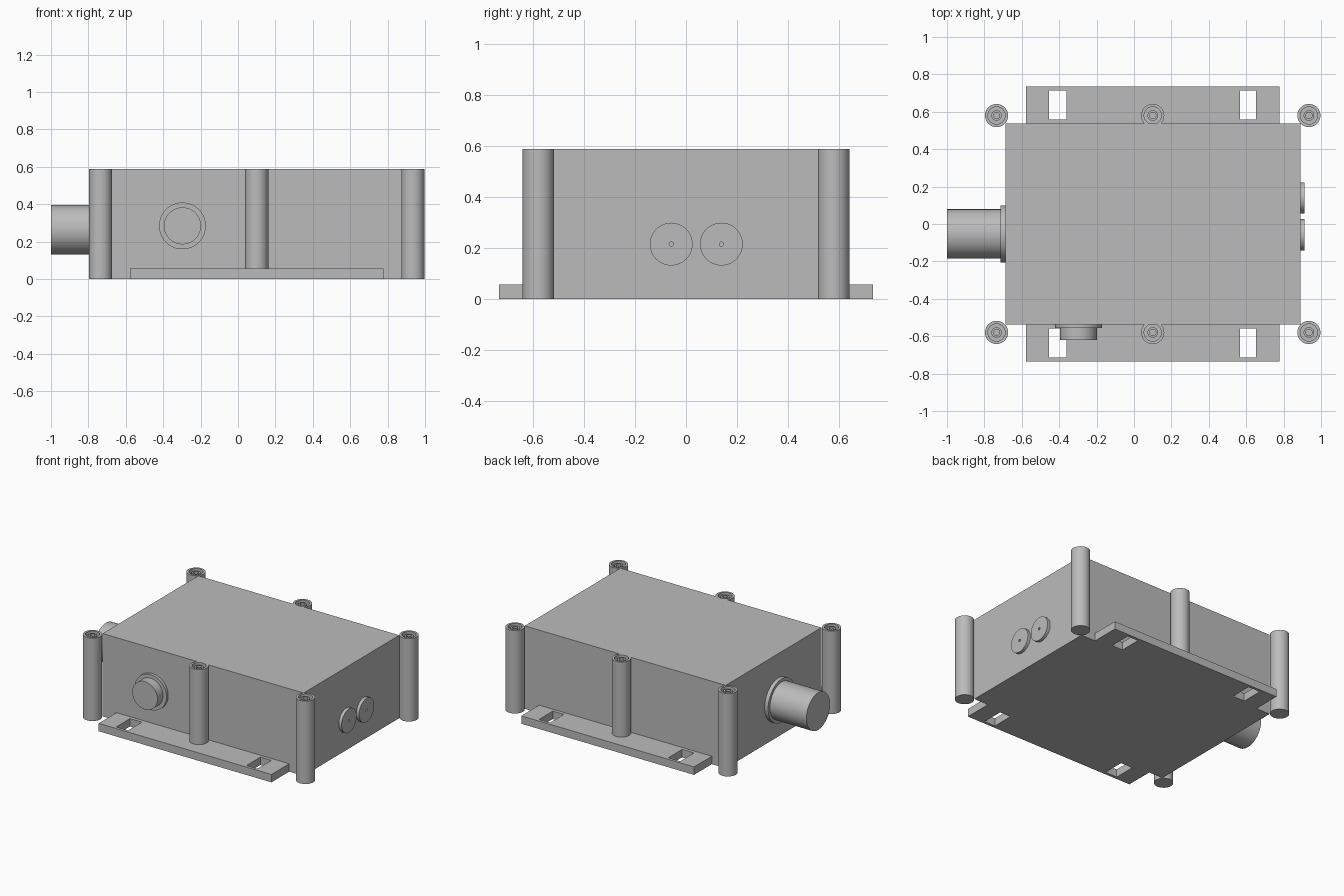
import bpy, bmesh, math
from mathutils import Matrix

if "Cube" in bpy.data.objects:
    bpy.data.objects.remove(bpy.data.objects["Cube"])

grey = bpy.data.materials.new("housing grey")
grey.diffuse_color = (0.5, 0.5, 0.5, 1)
grey.use_nodes = True
grey.node_tree.nodes["Principled BSDF"].inputs["Base Color"].default_value = grey.diffuse_color


def finish(bm, name, smooth=False):
    bmesh.ops.recalc_face_normals(bm, faces=bm.faces)
    mesh = bpy.data.meshes.new(name)
    bm.to_mesh(mesh)
    bm.free()
    mesh.materials.append(grey)
    obj = bpy.data.objects.new(name, mesh)
    bpy.context.collection.objects.link(obj)
    if smooth:
        bpy.ops.object.select_all(action='DESELECT')
        obj.select_set(True)
        bpy.context.view_layer.objects.active = obj
        bpy.ops.object.shade_smooth_by_angle(angle=math.radians(35))
    return obj


def lathe(name, profile, loc, axis='Z', segs=48):
    """Turn (radius, height) points around an axis, capping both ends."""
    bm = bmesh.new()
    rings = [[bm.verts.new((r * math.cos(2 * math.pi * i / segs),
                            r * math.sin(2 * math.pi * i / segs), h))
              for i in range(segs)] for r, h in profile]
    for a, b in zip(rings, rings[1:]):
        for i in range(segs):
            j = (i + 1) % segs
            bm.faces.new((a[i], a[j], b[j], b[i]))
    bm.faces.new(rings[0])
    bm.faces.new(rings[-1])
    turn = {'Z': Matrix(),
            'X': Matrix.Rotation(math.pi / 2, 4, 'Y'),
            '-X': Matrix.Rotation(-math.pi / 2, 4, 'Y'),
            '-Y': Matrix.Rotation(math.pi / 2, 4, 'X')}[axis]
    bm.transform(Matrix.Translation(loc) @ turn)
    return finish(bm, name, True)


# Main housing
X0, X1, Y, H = -0.687, 0.89, 0.536, 0.588
bm = bmesh.new()
bmesh.ops.create_cube(bm, size=1)
bm.transform(Matrix.Translation(((X0 + X1) / 2, 0, H / 2))
             @ Matrix.Diagonal((X1 - X0, 2 * Y, H, 1)))
finish(bm, "housing")

# Mounting flanges, each with two slots left open
xs = [-0.578, -0.455, -0.362, 0.567, 0.653, 0.777]
ys = [Y, 0.56, 0.715, 0.735]
for side, label in ((1, "back"), (-1, "front")):
    bm = bmesh.new()
    grid = [[bm.verts.new((x, side * y, 0)) for y in ys] for x in xs]
    for i in range(5):
        for j in range(3):
            if j == 1 and i in (1, 3):
                continue
            bm.faces.new((grid[i][j], grid[i + 1][j],
                          grid[i + 1][j + 1], grid[i][j + 1]))
    new = bmesh.ops.extrude_face_region(bm, geom=bm.faces[:])
    top = [g for g in new["geom"] if isinstance(g, bmesh.types.BMVert)]
    bmesh.ops.translate(bm, verts=top, vec=(0, 0, 0.056))
    finish(bm, label + "_mounting_flange")

# Screw posts with a counterbore, and socket screws sunk in them
post = [(0.062, 0), (0.062, H), (0.046, H), (0.046, H - 0.035)]
screw = [(0.028, H - 0.04), (0.028, H - 0.008),
         (0.017, H - 0.008), (0.017, H - 0.028)]
for x in (-0.735, 0.1, 0.935):
    for y in (-0.58, 0.58):
        lathe("screw_post", post, (x, y, 0), segs=40)
        lathe("screw", screw, (x, y, 0), segs=24)

# Cable connector on the left wall
lathe("connector_collar", [(0.153, 0), (0.153, 0.027)],
      (X0, -0.053, 0.263), '-X', 64)
lathe("connector_barrel", [(0.132, 0.027), (0.132, 1 + X0)],
      (X0, -0.053, 0.263), '-X', 64)

# Push button on the front wall
lathe("button", [(0.125, 0), (0.125, 0.02), (0.099, 0.02), (0.099, 0.083)],
      (-0.297, -Y, 0.284), '-Y', 64)

# Pair of discs with pinholes on the right wall
for y in (-0.058, 0.139):
    lathe("indicator_disc",
          [(0.084, 0), (0.084, 0.022), (0.008, 0.022), (0.008, 0.004)],
          (X1, y, 0.215), 'X')
